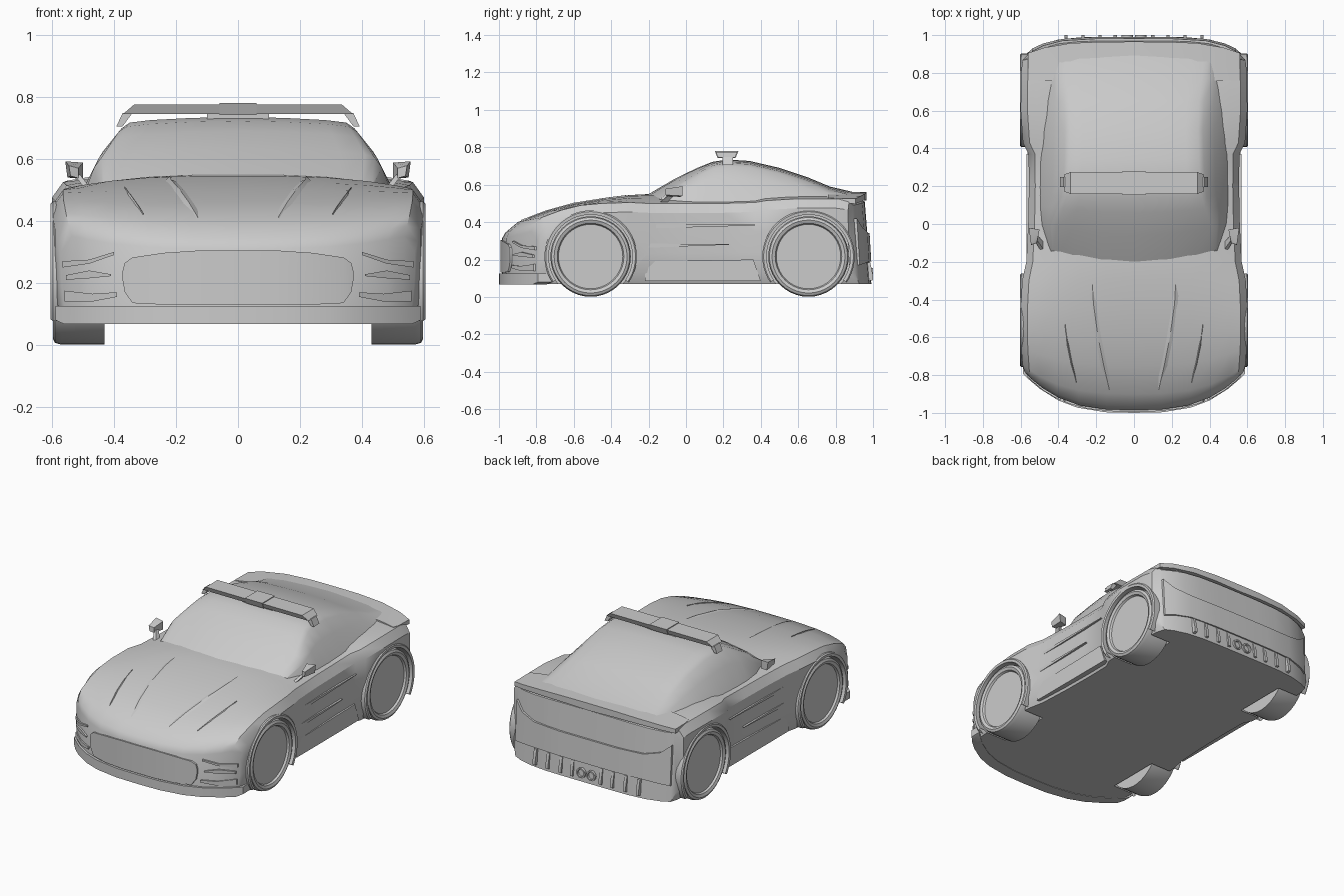
import bpy, bmesh, math
from mathutils import Vector, Matrix
from mathutils.bvhtree import BVHTree

if "Cube" in bpy.data.objects:
    bpy.data.objects.remove(bpy.data.objects["Cube"])


def finish(name, bm, angle=32):
    bmesh.ops.remove_doubles(bm, verts=bm.verts, dist=1e-5)
    bmesh.ops.recalc_face_normals(bm, faces=bm.faces)
    me = bpy.data.meshes.new(name)
    bm.to_mesh(me)
    bm.free()
    ob = bpy.data.objects.new(name, me)
    bpy.context.collection.objects.link(ob)
    smooth(ob, angle)
    return ob


def smooth(ob, angle=32):
    bpy.ops.object.select_all(action='DESELECT')
    bpy.context.view_layer.objects.active = ob
    ob.select_set(True)
    bpy.ops.object.shade_smooth_by_angle(angle=math.radians(angle))


def loft(halves):
    """Skin mirrored half rings (centre top to centre bottom), closed at both ends."""
    bm = bmesh.new()
    n = len(halves[0])
    rings = []
    for h in halves:
        full = list(h) + [(-x, y, z) for x, y, z in h[-2:0:-1]]
        rings.append([bm.verts.new(p) for p in full])
    m = 2 * n - 2
    for a, b in zip(rings, rings[1:]):
        for i in range(m):
            bm.faces.new((a[i], a[(i + 1) % m], b[(i + 1) % m], b[i]))
    for r in (rings[0], rings[-1]):
        for i in range(n // 2 - 1):
            q = (i, i + 1, n - 2 - i, n - 1 - i)
            bm.faces.new([r[k] for k in q])
            bm.faces.new([r[(m - k) % m] for k in q])
    return bm


def box(name, pts8):
    bm = bmesh.new()
    v = [bm.verts.new(p) for p in pts8]
    bmesh.ops.convex_hull(bm, input=v)
    bmesh.ops.dissolve_limit(bm, angle_limit=0.02, verts=bm.verts, edges=bm.edges)
    return finish(name, bm, 20)


def prism(name, poly, lo, hi, axis):
    """Convex polygon extruded along an axis."""
    return box(name, [tuple(p[:axis]) + (d,) + tuple(p[axis:]) for p in poly for d in (lo, hi)])


def end_y(x, front):
    return -0.985 + 0.19 * (abs(x) / .57) ** 3 if front else .99 - .09 * (abs(x) / .58) ** 5


def panel(name, cols, out, front=True, depth=.05, mirror=True, lean=0.0):
    """Plate that follows the curved nose or tail; cols are (x, top z, bottom z)."""
    s = -1 if front else 1
    groups = [[(-x, t, b) for x, t, b in cols[::-1] if x > 0] + list(cols)] if mirror else \
        [cols, [(-x, t, b) for x, t, b in cols]]
    for k, g in enumerate(groups):
        bm = bmesh.new()
        rows = []
        for x, t, b in g:
            rows.append([bm.verts.new((x, end_y(x, front) + s * d + lean * (z - .1), z))
                         for z, d in ((t, out), (b, out), (b, -depth), (t, -depth))])
        for a, c in zip(rows, rows[1:]):
            for i in range(4):
                bm.faces.new((a[i], a[(i + 1) % 4], c[(i + 1) % 4], c[i]))
        bm.faces.new(rows[0])
        bm.faces.new(rows[-1])
        finish(name if len(groups) == 1 else f"{name}_{k}", bm)


def lathe(name, prof, cy, cz, sx, start=0, sweep=360, steps=40):
    """Revolve (radius, x) points about a sideways axle."""
    bm = bmesh.new()
    vs = [bm.verts.new((x * sx, r * math.cos(math.radians(start)), r * math.sin(math.radians(start))))
          for r, x in prof]
    es = [bm.edges.new(p) for p in zip(vs, vs[1:])]
    bmesh.ops.spin(bm, geom=vs + es, axis=(1, 0, 0), cent=(0, 0, 0),
                   angle=math.radians(sweep), steps=steps)
    bmesh.ops.translate(bm, verts=bm.verts, vec=(0, cy, cz))
    return finish(name, bm)


# Main body shell: y, half width, centre height, shoulder height, end curvature, tail lean
stations = [(-.985, .57, .31, .35, .19, 0), (-.965, .58, .345, .385, .175, 0), (-.9, .59, .40, .425, .14, 0),
            (-.75, .598, .458, .465, .09, 0), (-.6, .60, .50, .49, .04, 0), (-.45, .60, .525, .50, 0, 0),
            (-.3, .592, .545, .505, 0, 0), (-.2, .57, .55, .50, 0, 0), (0, .56, .55, .50, 0, 0),
            (.2, .556, .55, .50, 0, 0), (.37, .558, .55, .505, 0, 0), (.43, .588, .55, .515, 0, 0),
            (.6, .60, .55, .525, 0, 0), (.8, .598, .55, .525, 0, 0), (.89, .59, .545, .515, -.02, .01),
            (.955, .575, .51, .49, -.085, .08)]
cols = (0, .25, .5, .7, .85, .94)
rings = []
for y, w, zc, zs, b, lean in stations:
    zt = zs - .05
    half = [(f * w, zc - (zc - zs) * (f / .94) ** 3) for f in cols]
    half += [(w, zt), (w, .65 * zt + .05), (w * .995, .3 * zt + .1), (w * .985, .13)]
    half += [(f * w, .07) for f in reversed(cols)]
    p = 3 if y < 0 else 5
    rings.append([(x, y + b * (x / .57) ** p + lean * (.52 - z), z) for x, z in half])
bm = loft(rings)
bmesh.ops.recalc_face_normals(bm, faces=bm.faces)
skin = BVHTree.FromBMesh(bm)
body = finish("body", bm)

# Wheels, arch lips and wheel wells
tyre = [(0, .578), (.172, .578), (.178, .59), (.195, .597), (.209, .59), (.215, .57), (.215, .43), (0, .43)]
lip = [(.224, .54), (.224, .602), (.24, .604), (.247, .597), (.247, .54)]
for cy, end in ((-.51, "front"), (.655, "rear")):
    for sx, side in ((1, "left"), (-1, "right")):
        lathe(f"{end}_{side}_wheel", tyre, cy, .216, sx)
        lathe(f"{end}_{side}_arch_lip", lip, cy, .216, sx, -34, 248)
        cut = lathe("well_cutter", [(0, .42), (.226, .42), (.226, .7), (0, .7)], cy, .216, sx)
        mod = body.modifiers.new("well", 'BOOLEAN')
        mod.operation, mod.solver, mod.object = 'DIFFERENCE', 'EXACT', cut
        bpy.context.view_layer.objects.active = body
        bpy.ops.object.modifier_apply(modifier="well")
        bpy.data.objects.remove(cut)
smooth(body)

# Cabin: y, base half width, roof half width, roof height, windscreen curvature
cab = [(-.225, .45, .43, .535, .08), (-.06, .492, .44, .632, .05), (.06, .50, .405, .69, .03),
       (.14, .50, .385, .722, .01), (.22, .50, .375, .735, 0), (.34, .50, .37, .727, 0),
       (.5, .495, .365, .69, 0), (.65, .485, .37, .64, 0), (.77, .47, .385, .59, 0), (.92, .46, .40, .555, 0)]
rings = []
for y, bw, tw, z, b in cab:
    h = z - .5
    half = [(0, z), (.4 * tw, z - .003), (.75 * tw, z - .01), (.93 * tw, z - .018), (tw, z - .015 - .09 * h),
            (tw + .45 * (bw - tw), .5 + .55 * h)]
    half += [(bw, .5), (.95 * bw, .49), (.9 * bw, .48), (.6 * bw, .48), (.3 * bw, .48), (0, .48)]
    rings.append([(x, y + b * (x / .45) ** 2, q) for x, q in half])
finish("cabin", loft(rings), 28)

# Rear deck lip
rings = []
for y, w, z, t in ((.76, .55, .565, .03), (.86, .56, .562, .04), (.965, .56, .56, .045)):
    fs = (0, .3, .6, .85, 1)
    top = [(f * w, z - .035 * f ** 3) for f in fs]
    bot = [(f * w, z - .035 * f ** 3 - t * (1 - .4 * f)) for f in reversed(fs)]
    rings.append([(x, y - (.06 * (x / .56) ** 4 if y > .8 else 0), q) for x, q in top + bot])
finish("rear_deck_lip", loft(rings))

# Nose: grille, splitter, side intakes
panel("grille", [(0, .305, .13), (.12, .305, .13), (.24, .297, .13), (.34, .282, .135), (.365, .265, .17),
                 (.373, .235, .215)], .008)
panel("front_splitter", [(0, .125, .067), (.15, .125, .067), (.3, .125, .067), (.4, .125, .067),
                         (.5, .125, .067), (.56, .125, .067), (.588, .125, .08)], .015, depth=.06)
panel("intake_fin", [(.41, .228, .222), (.48, .24, .215), (.555, .225, .21)], .012, mirror=False)
panel("intake_brow", [(.4, .30, .29), (.48, .275, .262), (.565, .27, .25)], .01, mirror=False)
panel("intake_sill", [(.39, .17, .155), (.47, .165, .14), (.56, .175, .14)], .01, mirror=False)

# Tail: bumper, diffuser with fins, twin exhausts
panel("rear_bumper", [(0, .34, .19), (.2, .34, .19), (.38, .345, .19), (.48, .37, .18), (.54, .42, .17)],
      .006, front=False, lean=-.06)
panel("diffuser", [(0, .175, .08), (.2, .175, .08), (.38, .165, .085), (.44, .12, .09)], -.012, front=False)
for x in (.1, .18, .27, .36):
    for s in (1, -1):
        prism("diffuser_fin", [(.93, .075), (1.0, .09), (1.0, .115), (.985, .185), (.93, .185)],
              s * x - .009, s * x + .009, 0)
for s in (1, -1):
    pipe = lathe("exhaust_pipe", [(0, .05), (.022, .05), (.022, .075), (.031, .075), (.031, 0), (0, 0)],
                 0, 0, 1, steps=16)
    pipe.matrix_world = Matrix.Translation((s * .035, .925, .125)) @ Matrix.Rotation(math.pi / 2, 4, 'Z')


# Bonnet creases and vents draped on the skin
def strip(name, path, width):
    for s in (1, -1):
        bm = bmesh.new()
        rows = []
        for k, (x, y) in enumerate(path):
            w = width * (1 if 0 < k < len(path) - 1 else .15)
            row = []
            for dx, up in ((-w, -.004), (0, .005), (w, -.004)):
                hit = skin.ray_cast(Vector((s * (x + dx), y, 2)), Vector((0, 0, -1)))[0]
                row.append(bm.verts.new((s * (x + dx), y, hit.z + up)))
            rows.append(row)
        for a, b in zip(rows, rows[1:]):
            for i in range(2):
                bm.faces.new((a[i], a[i + 1], b[i + 1], b[i]))
        finish(name, bm, 15)


strip("bonnet_crease", [(.365, -.53), (.35, -.64), (.33, -.74), (.305, -.84)], .008)
strip("bonnet_rib", [(.22, -.32), (.215, -.42), (.19, -.6), (.16, -.75), (.13, -.88)], .03)

# Side vents, mirrors and light bar feet, both sides
for s in (1, -1):
    for z0, z1, y1 in ((.365, .388, .37), (.262, .285, .23)):
        prism("side_vent_blade", [(-.24, z0), (-.23, z1), (y1, z1 - .002), (y1, z1 - .006)],
              s * .53, s * .568, 0)
    prism("side_skirt", [(-.22, .085), (-.22, .19), (.36, .2), (.4, .085)], s * .52, s * .563, 0)
    box("mirror_head", [(s * x, y, z) for x, y, z in
                        ((.50, -.03, .535), (.50, -.03, .588), (.557, -.02, .592), (.55, -.02, .54),
                         (.515, -.10, .538), (.515, -.10, .57), (.545, -.11, .578), (.54, -.11, .545))])
    box("mirror_stem", [(s * x, y + d, z) for x, z in ((.475, .505), (.495, .505), (.525, .545), (.51, .55))
                        for y, d in (((-.14, 0), (-.1, 0)) if z < .52 else ((-.09, 0), (-.06, 0)))])
    prism("light_bar_foot", [(s * .34, .748), (s * .372, .748), (s * .392, .705), (s * .372, .705)],
          .195, .25, 1)

# Light bar
box("light_bar", [(s * x, .217 + t * y, z) for s in (1, -1) for t in (1, -1)
                  for x, y, z in ((.37, .045, .745), (.335, .058, .775))])
box("light_bar_centre", [(s * .06, .217 + t * y, z) for s in (1, -1) for t in (1, -1)
                         for y, z in ((.048, .742), (.063, .78))])
prism("light_bar_mount", [(-.1, .195), (.1, .195), (.1, .245), (-.1, .245)], .72, .75, 2)
